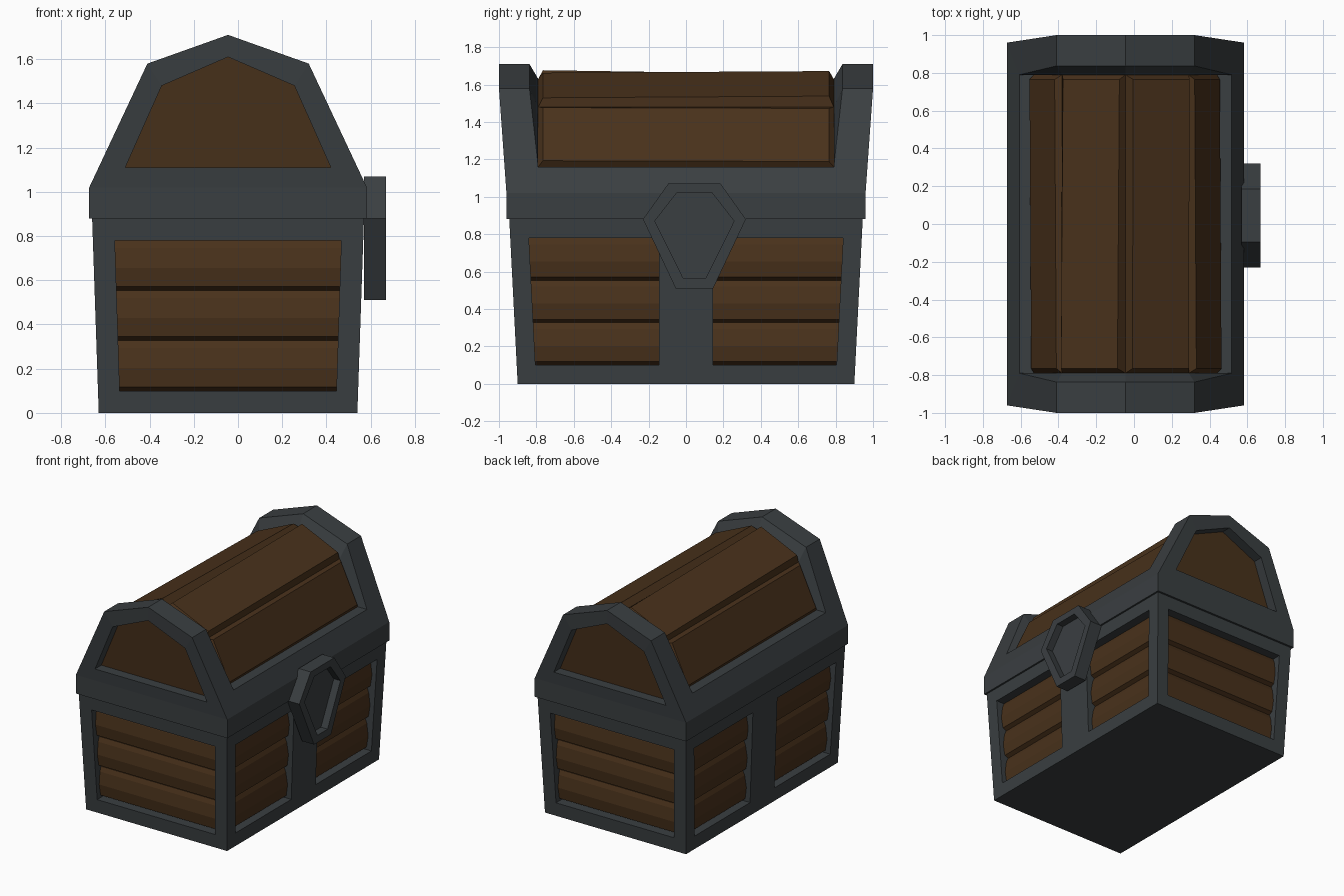
import bpy, bmesh
from mathutils import Vector

if "Cube" in bpy.data.objects:
    bpy.data.objects.remove(bpy.data.objects["Cube"])

CX = -0.045  # chest centre line (the lock sticks out on +x)


def material(name, rgb):
    m = bpy.data.materials.new(name)
    m.diffuse_color = (*rgb, 1)
    m.use_nodes = True
    m.node_tree.nodes["Principled BSDF"].inputs["Base Color"].default_value = m.diffuse_color
    return m


IRON = material("dark_iron", (0.042, 0.049, 0.053))
WOOD = material("brown_wood", (0.066, 0.031, 0.011))


def build(name, faces, mat):
    """Mesh object from a list of polygons given as 3D points."""
    bm = bmesh.new()
    for f in faces:
        bm.faces.new([bm.verts.new(p) for p in f])
    bmesh.ops.remove_doubles(bm, verts=bm.verts, dist=0.0005)
    bmesh.ops.recalc_face_normals(bm, faces=bm.faces)
    me = bpy.data.meshes.new(name)
    bm.to_mesh(me)
    bm.free()
    me.materials.append(mat)
    ob = bpy.data.objects.new(name, me)
    bpy.context.collection.objects.link(ob)
    return ob


def bridge(a, b):
    n = len(a)
    return [[a[i], a[(i + 1) % n], b[(i + 1) % n], b[i]] for i in range(n)]


# ---- Lower body: tapered iron frame with recessed openings ----
def half_x(z): return 0.585 + 0.034 * z
def half_y(z): return 0.90 + 0.051 * z


def end_wall(s):
    return lambda u, z, d=0: (CX + u, s * (half_y(z) - d), z)


def side_wall(s):
    return lambda u, z, d=0: (CX + s * (half_x(z) - d), u, z)


TOP, Z0, Z1, BACK = 0.89, 0.10, 0.78, 0.085
# one third of the board relief: (height fraction, recess depth)
BOARD = [(0.0, 0.075), (0.08, 0.042), (0.45, 0.034), (0.85, 0.052), (1.0, 0.068)]
frame = []


def opening(wall, outer, inner, name):
    """outer / inner: u limits as (bottom lo, bottom hi, top lo, top hi)."""
    def loop(l, za, zb, d=0):
        return [wall(l[0], za, d), wall(l[1], za, d), wall(l[3], zb, d), wall(l[2], zb, d)]
    rim, hole = loop(outer, 0, TOP), loop(inner, Z0, Z1)
    back = loop(inner, Z0, Z1, BACK)
    frame.extend(bridge(rim, hole) + bridge(hole, back) + [back])
    # boards stacked in the opening
    rows = []
    for k in range(3):
        for t, d in BOARD:
            f = (k + t) / 3
            z = Z0 + (Z1 - Z0) * f
            lo = inner[0] + (inner[2] - inner[0]) * f
            hi = inner[1] + (inner[3] - inner[1]) * f
            rows.append((wall(lo, z, d), wall(hi, z, d)))
    ob = build(name, [[a[0], a[1], b[1], b[0]] for a, b in zip(rows, rows[1:])], WOOD)
    # make the boards face outwards
    out = Vector(wall(0, 0.4)) - Vector(wall(0, 0.4, 0.1))
    if sum((p.normal.dot(out) for p in ob.data.polygons)) < 0:
        ob.data.flip_normals()


for s, tag in ((-1, "front"), (1, "back")):
    b, t = half_x(0), half_x(TOP)
    opening(end_wall(s), (-b, b, -t, t), (-0.49, 0.49, -0.512, 0.512), tag + "_boards")
for s, tag in ((-1, "left"), (1, "right")):
    b, t = half_y(0), half_y(TOP)
    opening(side_wall(s), (-b, 0, -t, 0), (-0.805, -0.145, -0.84, -0.145), tag + "_boards_a")
    opening(side_wall(s), (0, b, 0, t), (0.145, 0.805, 0.145, 0.84), tag + "_boards_b")
for z in (0, TOP):
    x, y = half_x(z), half_y(z)
    frame.append([(CX - x, -y, z), (CX, -y, z), (CX + x, -y, z), (CX + x, 0, z),
                  (CX + x, y, z), (CX, y, z), (CX - x, y, z), (CX - x, 0, z)])
build("body_frame", frame, IRON)

# ---- Lid: iron band with a raised arch at each end ----
A, B, C, D = (0.628, 0.88), (0.628, 1.02), (0.365, 1.58), (0, 1.71)   # outer half profile
M = (0.562, 1.16)                                                    # foot of side opening
IM, IC, ID = (0.465, 1.11), (0.30, 1.48), (0, 1.61)                  # end opening
m, c, d = (0.485, 1.16), (0.335, 1.48), (0, 1.63)                    # bed under the planks


def y_out(z):
    return 0.96 + 0.04 * min(max((z - 1.02) / 0.56, 0), 1)


def y_in(z):
    return 0.79 + 0.047 * min(max((z - 1.16) / 0.42, 0), 1)


lid = []
for s in (-1, 1):
    P = lambda p, y: (CX + s * p[0], y, p[1])
    span = lambda p, q, y: [P(p, -y(p[1])), P(p, y(p[1])), P(q, y(q[1])), P(q, -y(q[1]))]
    flat = lambda z: 0.79
    lid += [span(A, B, y_out),
            [P(B, -y_out(B[1])), P(B, y_out(B[1])), P(M, 0.79), P(M, -0.79)],
            span(M, m, flat), span(m, c, flat), span(c, d, flat)]
    for e in (-1, 1):
        o = lambda p, dep=0: P(p, e * (y_out(p[1]) - dep))
        i = lambda p: P(p, e * y_in(p[1]))
        w = lambda p: P(p, e * 0.79)
        lid += [[o(B), o(C), i(C), i(M)], [o(C), o(D), i(D), i(C)],      # arch outside
                [i(M), i(C), w(c), w(m)], [i(C), i(D), w(d), w(c)],      # arch inside
                [o(B), o(C), o(IC), o(IM)], [o(C), o(D), o(ID), o(IC)]]  # arch end face
neg = lambda p: (-p[0], p[1])
for e, tag in ((-1, "front"), (1, "back")):
    o = lambda p, dep=0: (CX + p[0], e * (y_out(p[1]) - dep), p[1])
    hole = [IM, IC, ID, neg(IC), neg(IM)]
    rim, back = [o(p) for p in hole], [o(p, 0.09) for p in hole]
    lid += [[o(A), o(B), o(neg(B)), o(neg(A))], [o(B), o(IM), o(neg(IM)), o(neg(B))]]
    lid += bridge(rim, back) + [back]
    panel = [o(p, 0.075) for p in hole]
    build(tag + "_lid_panel", bridge(panel, back) + [panel, back], WOOD)
ya = y_out(A[1])
lid.append([(CX + x * A[0], y * ya, A[1]) for x, y in ((-1, -1), (1, -1), (1, 1), (-1, 1))])
build("lid_frame", lid, IRON)


# ---- Lid planks: chamfered boards lying on the bed ----
def plank(name, p, q, t_front, t_back):
    p, q = Vector((CX + p[0], 0, p[1])), Vector((CX + q[0], 0, q[1]))
    along = (q - p).normalized()
    n = Vector((-along.z, 0, along.x))
    if n.z < 0:
        n = -n
    base, top = [], []
    for y, t in ((-1, t_front), (1, t_back)):
        yb, yt = Vector((0, 0.79 * y, 0)), Vector((0, 0.765 * y, 0))
        ends = (p, q) if y < 0 else (q, p)
        base += [v + yb for v in ends]
        top += [v + yt + n * t + along * (0.02 if v is p else -0.02) for v in ends]
    build(name, bridge(base, top) + [base, top], WOOD)


plank("left_side_plank", neg(m), neg(c), 0.025, 0.035)
plank("left_top_plank", neg(c), d, 0.06, 0.035)
plank("right_top_plank", d, c, 0.045, 0.055)
plank("right_side_plank", c, m, 0.035, 0.025)

# ---- Lock plate: six-sided ring with a sunken centre ----
LY = 0.045
outer = [(0.14, 1.07), (0.275, 0.88), (0.10, 0.51), (-0.10, 0.51), (-0.275, 0.88), (-0.14, 1.07)]
inner = [(0.095, 1.02), (0.212, 0.87), (0.06, 0.565), (-0.06, 0.565), (-0.212, 0.87), (-0.095, 1.02)]
at = lambda pts, x: [(x, LY + y, z) for y, z in pts]
rear, rim, lip, floor = at(outer, 0.57), at(outer, 0.67), at(inner, 0.67), at(inner, 0.615)
build("lock_plate", [rear, floor] + bridge(rear, rim) + bridge(rim, lip) + bridge(lip, floor), IRON)
